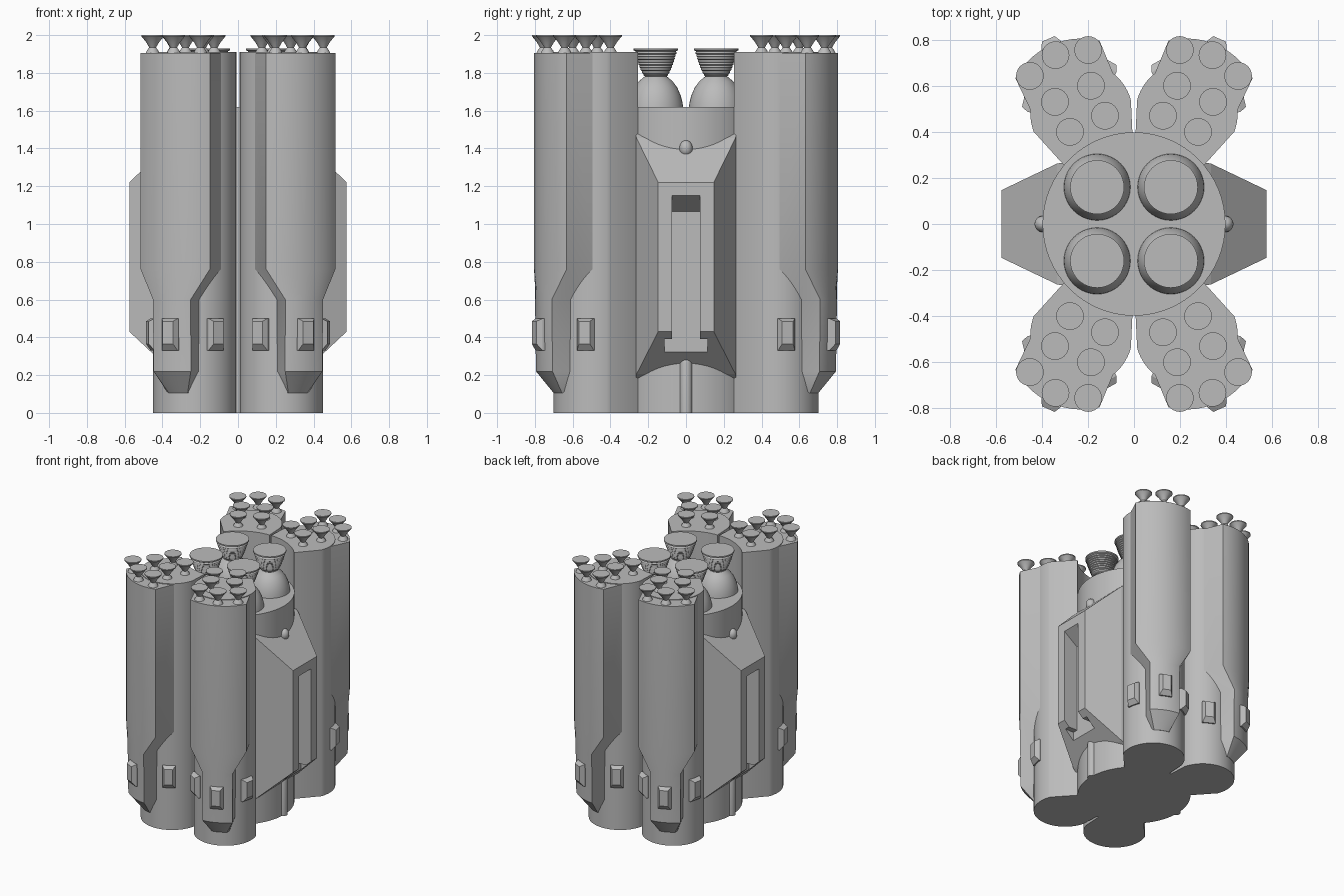
import bpy, bmesh, math
from mathutils import Vector

cube = bpy.data.objects.get("Cube")
if cube:
    bpy.data.objects.remove(cube, do_unlink=True)

grey = bpy.data.materials.new("hull_grey")
grey.use_nodes = True
grey.diffuse_color = (0.5, 0.5, 0.5, 1)
grey.node_tree.nodes["Principled BSDF"].inputs["Base Color"].default_value = (0.5, 0.5, 0.5, 1)


def loft(name, rings, sx=1, sy=1):
    """Skin closed rings of points and cap both ends."""
    bm = bmesh.new()
    loops = [[bm.verts.new((x * sx, y * sy, z)) for x, y, z in r] for r in rings]
    for a, b in zip(loops, loops[1:]):
        n = len(a)
        for i in range(n):
            j = (i + 1) % n
            bm.faces.new((a[i], a[j], b[j], b[i]))
    bm.faces.new(loops[0])
    bm.faces.new(loops[-1])
    bmesh.ops.recalc_face_normals(bm, faces=bm.faces)
    mesh = bpy.data.meshes.new(name)
    bm.to_mesh(mesh)
    bm.free()
    mesh.materials.append(grey)
    ob = bpy.data.objects.new(name, mesh)
    bpy.context.collection.objects.link(ob)
    return ob


def polar(cx, cy, r, deg):
    a = math.radians(deg)
    return cx + r * math.cos(a), cy + r * math.sin(a)


def arc(cx, cy, r, start, end, n):
    return [polar(cx, cy, r, start + (end - start) * i / n) for i in range(n + 1)]


def lathe(name, profile, cx, cy, n=32, sx=1, sy=1):
    rings = [[(*p, z) for p in arc(cx, cy, r, 0, 360, n)[:-1]] for r, z in profile]
    return loft(name, rings, sx, sy)


def prism(name, outline, z0, z1, sx=1, sy=1):
    return loft(name, [[(*p, z) for p in outline] for z in (z0, z1)], sx, sy)


def smooth(ob):
    bpy.ops.object.select_all(action="DESELECT")
    ob.select_set(True)
    bpy.context.view_layer.objects.active = ob
    bpy.ops.object.shade_smooth_by_angle(angle=math.radians(30))


BX, BY, BR, OUT = 0.228, 0.48, 0.222, 66     # booster centre, radius, outward angle
TOP = 1.91
parts = []

# Central core
parts.append(lathe("core", [(0.397, 0), (0.397, 1.62)], 0, 0, 64))

# Ribbed bell for the core engines
bell = [(0.145, 1.615), (0.142, 1.64), (0.132, 1.68), (0.115, 1.72), (0.09, 1.755), (0.06, 1.78)]
RIBS = 9
for i in range(RIBS):
    t = i / RIBS
    r = 0.058 + 0.05 * t ** 0.75
    z = 1.782 + 0.13 * t
    bell += [(r, z), (r + 0.006, z + 0.004), (r + 0.006, z + 0.010)]
bell += [(0.106, 1.914), (0.117, 1.92), (0.117, 1.93)]

# Small booster nozzle
nozzle = [(0.038, TOP - 0.01), (0.03, 1.918), (0.018, 1.935), (0.034, 1.962),
          (0.054, 1.987), (0.06, 1.993), (0.06, 2.0)]
inner_spots = [(-0.041, 0.12), (0.115, 0.05), (-0.102, -0.01), (0.05, -0.08)]

# Side tank levels: height, outer half angle, root half angle, outer radius
levels = [(0.105, 14, 18, 0.224), (0.22, 20, 30, 0.315), (0.60, 20, 31, 0.32),
          (0.76, 38, 66, 0.325), (TOP - 0.005, 38, 66, 0.325)]

for sx in (1, -1):
    for sy in (1, -1):
        tag = ("left" if sx > 0 else "right") + ("_back" if sy > 0 else "_front")
        parts.append(lathe("core_engine_" + tag, bell, 0.16, 0.16, 40, sx, sy))

        # Booster body, hollowed where it meets the core
        outline = arc(BX, BY, BR, -21, 165, 36) + arc(0, 0, 0.396, 89, 40, 12)
        parts.append(prism("booster_body_" + tag, outline, 0, TOP, sx, sy))

        # Bulged outer tank that narrows to a neck
        rings = []
        for z, half, root, r in levels:
            pts = [polar(BX, BY, 0.214, OUT - root)]
            pts += arc(BX, BY, r, OUT - half, OUT + half, 14)
            pts += [polar(BX, BY, 0.214, OUT + root)]
            rings.append([(*p, z) for p in pts])
        parts.append(loft("booster_side_tank_" + tag, rings, sx, sy))

        # Booster nozzles
        spots = [(BX + dx, BY + dy) for dx, dy in inner_spots]
        spots += [polar(BX, BY, 0.277, a) for a in (OUT - 30, OUT, OUT + 30)]
        for i, (x, y) in enumerate(spots):
            parts.append(lathe(f"booster_nozzle_{tag}_{i + 1}", nozzle, x, y, 24, sx, sy))

        # Bevelled thruster boxes
        for i, (turn, r) in enumerate(((-53, BR), (0, 0.318), (53, BR))):
            a = math.radians(OUT + turn)
            out = Vector((math.cos(a), math.sin(a), 0))
            side = Vector((-out.y, out.x, 0))
            rings = []
            for d, w, z0, z1 in ((-0.02, 0.046, 0.33, 0.50), (0.008, 0.046, 0.33, 0.50),
                                 (0.036, 0.03, 0.365, 0.485)):
                c = Vector((BX, BY, 0)) + out * (r + d)
                rings.append([tuple(c + side * s * w + Vector((0, 0, z)))
                              for s, z in ((-1, z0), (1, z0), (1, z1), (-1, z1))])
            loft(f"thruster_box_{tag}_{i + 1}", rings, sx, sy)

for sx in (1, -1):
    tag = "left" if sx > 0 else "right"
    # Tapered side pod
    rings = [[(x, -w, z0), (x, w, z0), (x, w, z1), (x, -w, z1)]
             for x, w, z0, z1 in ((0.30, 0.268, 0.18, 1.48), (0.335, 0.262, 0.205, 1.455),
                                  (0.575, 0.147, 0.43, 1.22))]
    pod = loft("side_pod_" + tag, rings, sx)

    # Long slot and wider foot cut into the pod
    slot = [(0.46, 0.15), (0.46, 1.065), (0.575, 1.15), (0.7, 1.243), (0.7, 0.15)]
    foot = [(0.46, 0.1), (0.46, 0.39), (0.72, 0.39), (0.72, 0.1)]
    for label, shape, w in (("slot", slot, 0.075), ("foot", foot, 0.115)):
        cutter = loft(f"pod_{label}_cutter_{tag}",
                      [[(x, y, z) for x, z in shape] for y in (-w, w)], sx)
        cutter.hide_render = True
        mod = pod.modifiers.new(label, "BOOLEAN")
        mod.operation = "DIFFERENCE"
        mod.solver = "EXACT"
        mod.object = cutter
        bpy.ops.object.select_all(action="DESELECT")
        pod.select_set(True)
        bpy.context.view_layer.objects.active = pod
        bpy.ops.object.modifier_apply(modifier=mod.name)
        bpy.data.objects.remove(cutter, do_unlink=True)

    # Round-ended pipe under the pod and small blister above it
    pipe = [(0.033, 0), (0.033, 0.265), (0.03, 0.28), (0.02, 0.294), (0.006, 0.3)]
    parts.append(lathe("lower_pipe_" + tag, pipe, 0.385, 0, 20, sx))
    blister = [(0.034 * math.sin(a) + 0.001, 1.4 - 0.043 * math.cos(a))
               for a in (math.pi * i / 10 for i in range(11))]
    parts.append(lathe("blister_" + tag, blister, 0.397, 0, 20, sx))

for ob in parts:
    smooth(ob)
